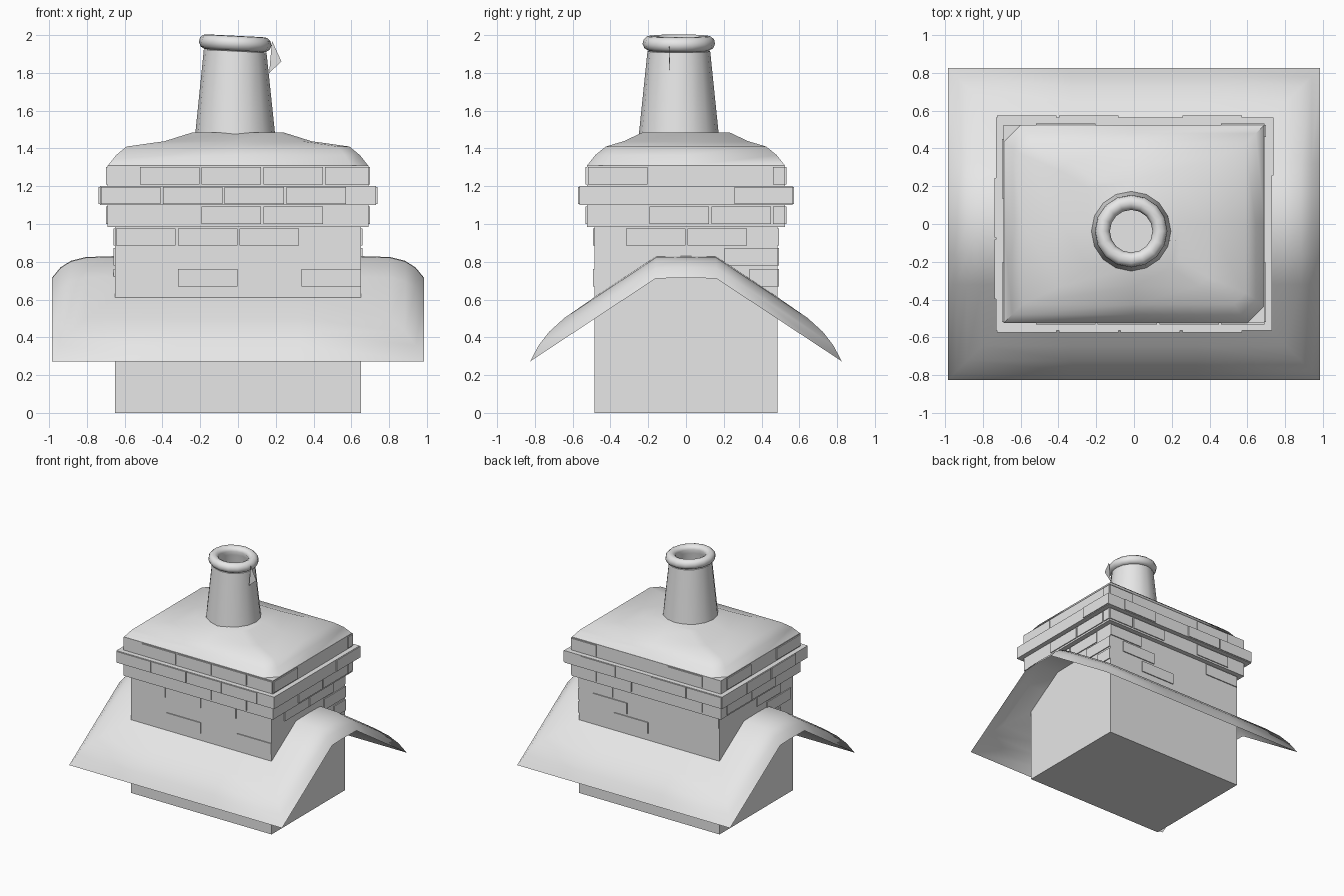
import bpy, bmesh, math
from mathutils import Vector

cube = bpy.data.objects.get("Cube")
if cube:
    bpy.data.objects.remove(cube)

grey = bpy.data.materials.new("stone_grey")
grey.use_nodes = True
grey.diffuse_color = (0.8, 0.8, 0.8, 1)
grey.node_tree.nodes["Principled BSDF"].inputs["Base Color"].default_value = (0.8, 0.8, 0.8, 1)


def finish(name, bm, smooth=None, fix_normals=True):
    bmesh.ops.remove_doubles(bm, verts=bm.verts, dist=0.0005)
    if fix_normals:
        bmesh.ops.recalc_face_normals(bm, faces=bm.faces)
    mesh = bpy.data.meshes.new(name)
    bm.to_mesh(mesh)
    bm.free()
    mesh.materials.append(grey)
    obj = bpy.data.objects.new(name, mesh)
    bpy.context.collection.objects.link(obj)
    if smooth:
        bpy.ops.object.select_all(action='DESELECT')
        obj.select_set(True)
        bpy.context.view_layer.objects.active = obj
        bpy.ops.object.shade_smooth_by_angle(angle=math.radians(smooth))
    return obj


def add_box(bm, low, high):
    low, high = Vector(low), Vector(high)
    made = bmesh.ops.create_cube(bm, size=1)["verts"]
    for v in made:
        v.co = (low + high) / 2 + Vector(a * b for a, b in zip(v.co, high - low))


def loft(bm, rings):
    """Join closed rings of points with quads; returns the vertex rings."""
    rings = [[bm.verts.new(p) for p in ring] for ring in rings]
    for a, b in zip(rings, rings[1:]):
        for i in range(len(a)):
            j = (i + 1) % len(a)
            bm.faces.new((a[i], a[j], b[j], b[i]))
    return rings


# Shaft and the three stepped courses: half width, half depth, bottom, top
tiers = {"shaft": (0.65, 0.485, 0, 0.99), "lower_course": (0.69, 0.525, 0.985, 1.1),
         "projecting_course": (0.73, 0.565, 1.1, 1.2), "upper_course": (0.69, 0.525, 1.2, 1.31)}
for name, (hx, hy, z0, z1) in tiers.items():
    bm = bmesh.new()
    add_box(bm, (-hx, -hy, z0), (hx, hy, z1))
    finish(name, bm)

# Brick plates: tier, bottom height, first brick start, then which bricks show per face
courses = [
    ("shaft", 0.67, -0.645, dict(front=".1.1", right="...1", back="..1.", left=".1..")),
    ("shaft", 0.78, -0.45, dict(front="....", right="..1.", back="..1.", left="1...")),
    ("shaft", 0.885, -0.645, dict(front="111.", right=".11.", back="1..1", left=".1..")),
    ("lower_course", 1.0, -0.52, dict(front=".11.", right=".111", back="1.11", left=".11.")),
    ("projecting_course", 1.105, -0.725, dict(front="1111", right="...1", back="11.1", left=".11.")),
    ("upper_course", 1.21, -0.52, dict(front="1111", right="1..1", back="1..1", left="1.1.")),
]
PITCH, LENGTH, HEIGHT, RELIEF = 0.327, 0.315, 0.092, 0.008
for side in ("front", "right", "back", "left"):
    bm = bmesh.new()
    for tier, z, start, shown in courses:
        hx, hy = tiers[tier][:2]
        half, wall = (hx, hy) if side in ("front", "back") else (hy, hx)
        for k, mark in enumerate(shown[side]):
            a = max(start + k * PITCH, -half)
            b = min(start + k * PITCH + LENGTH, half)
            if mark != "1" or b - a < 0.03:
                continue
            n0, n1 = sorted((wall, wall + RELIEF))
            if side in ("front", "left"):
                n0, n1 = -n1, -n0
            if side in ("front", "back"):
                add_box(bm, (a, n0, z), (b, n1, z + HEIGHT))
            else:
                add_box(bm, (n0, a, z), (n1, b, z + HEIGHT))
    finish("bricks_" + side, bm)


# Lead flashing draped over the roof ridge, curling down at its rim
def roof_height(y):
    return 0.83 - 0.66 * max(0, abs(y) - 0.155)


def flashing_ring(spread, drop):
    hx, hy = 0.645 + spread, 0.485 + spread
    ys = [-hy, -0.32, -0.16, 0, 0.16, 0.32]
    xs = [hx, 0.33, 0, -0.33]
    outline = [(hx, y) for y in ys] + [(x, hy) for x in xs]
    outline += [(-x, -y) for x, y in outline]
    return [(x, y, roof_height(y) - drop) for x, y in outline]


bm = bmesh.new()
loft(bm, [flashing_ring(s, d) for s, d in
          [(0, 0), (0.16, 0.005), (0.24, 0.025), (0.295, 0.06), (0.34, 0.115)]])
bmesh.ops.recalc_face_normals(bm, faces=bm.faces)
if sum(f.normal.z for f in bm.faces) < 0:
    bmesh.ops.reverse_faces(bm, faces=bm.faces)
finish("flashing", bm, 60, False)


# Mortar cap, with two opposite corners clipped
def cap_ring(hx, hy, z, clip):
    return [(hx, -hy + clip, z), (hx, 0, z), (hx, hy, z), (0, hy, z), (-hx + clip, hy, z),
            (-hx, hy - clip, z), (-hx, 0, z), (-hx, -hy, z), (0, -hy, z), (hx - clip, -hy, z)]


bm = bmesh.new()
rings = loft(bm, [cap_ring(*r) for r in [
    (0.69, 0.525, 1.308, 0.09), (0.645, 0.48, 1.365, 0.08), (0.59, 0.425, 1.41, 0.06),
    (0.39, 0.33, 1.438, 0.05), (0.24, 0.23, 1.485, 0.04)]])
bm.faces.new(rings[-1])
finish("mortar_cap", bm, 60)

# Hollow pot with a rolled lip: radius and height around the outside, then down the inside
SIDES = 16
profile = [(0.213, 1.46), (0.166, 1.915)]
for i in range(9):
    angle = math.radians(-110 + i * 35)
    profile.append((0.152 + 0.04 * math.cos(angle), 1.957 + 0.04 * math.sin(angle)))
profile += [(0.125, 1.93), (0.125, 1.49)]
bm = bmesh.new()
rings = loft(bm, [[(r * math.cos(t) - 0.015, r * math.sin(t) - 0.038,
                    z - 0.05 * r * math.cos(t) * (z > 1.9))
                   for t in [math.tau * i / SIDES for i in range(SIDES)]] for r, z in profile])
bm.faces.new(rings[-1])
finish("chimney_pot", bm, 50)

# Loose thin sliver on the side of the pot
bm = bmesh.new()
sliver = [(0.18, -0.09, 1.97), (0.23, -0.085, 1.86), (0.165, -0.09, 1.8)]
bm.faces.new([bm.verts.new(p) for p in sliver])
finish("pot_sliver", bm)
